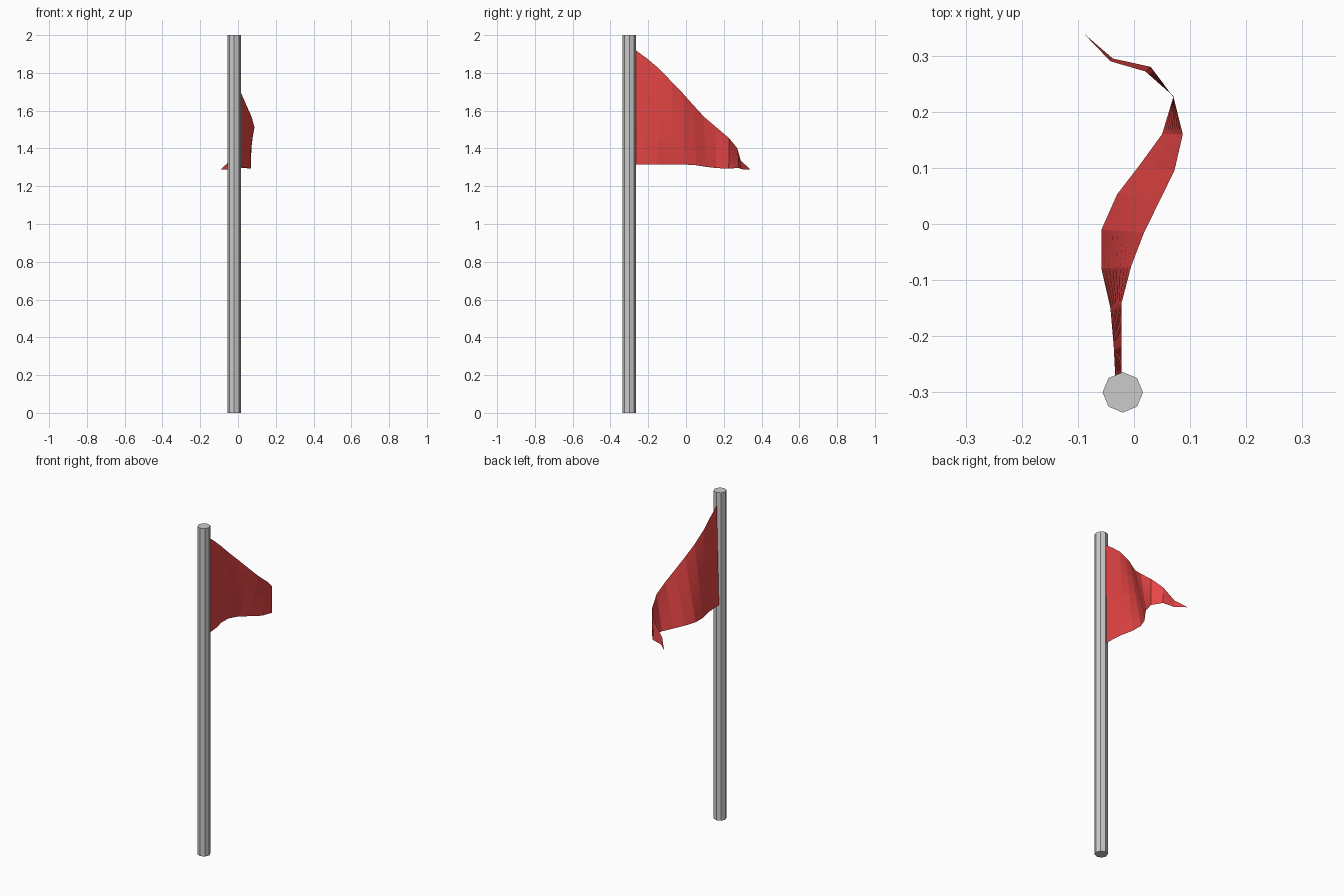
import bpy, bmesh
from mathutils import Vector

# Pole: eight-sided, flat shaded
bpy.ops.mesh.primitive_cylinder_add(vertices=8, radius=0.036, depth=2, location=(-0.02, -0.3, 1))
bpy.context.object.name = "pole"

# Pennant: upper and lower edges, from pole to tip
upper = [(-.022, -.28, 1.93), (-.022, -.205, 1.875), (-.022, -.14, 1.82), (-.005, -.075, 1.752),
         (.018, -.015, 1.69), (.045, .04, 1.628), (.072, .095, 1.568), (.087, .16, 1.512),
         (.070, .228, 1.455), (.020, .272, 1.40), (-.042, .290, 1.335), (-.09, .34, 1.29)]
lower = [(-.033, -.28, 1.315), (-.036, -.22, 1.315), (-.042, -.15, 1.315), (-.058, -.08, 1.315),
         (-.058, -.01, 1.315), (-.030, .053, 1.311), (.010, .105, 1.303), (.050, .16, 1.296),
         (.070, .226, 1.293), (.030, .28, 1.297), (-.038, .295, 1.29), (-.09, .34, 1.288)]

# Loft the cloth between its two edges
rows = 8
bm = bmesh.new()
grid = [[bm.verts.new(Vector(a).lerp(Vector(b), r / rows)) for r in range(rows + 1)]
        for a, b in zip(upper, lower)]
for left, right in zip(grid, grid[1:]):
    for r in range(rows):
        bm.faces.new((left[r], left[r + 1], right[r + 1], right[r]))
mesh = bpy.data.meshes.new("flag")
bm.to_mesh(mesh)
bm.free()
flag = bpy.data.objects.new("flag", mesh)
bpy.context.collection.objects.link(flag)

# Red cloth
red = bpy.data.materials.new("red_cloth")
red.diffuse_color = (0.8, 0.06, 0.06, 1)
mesh.materials.append(red)
